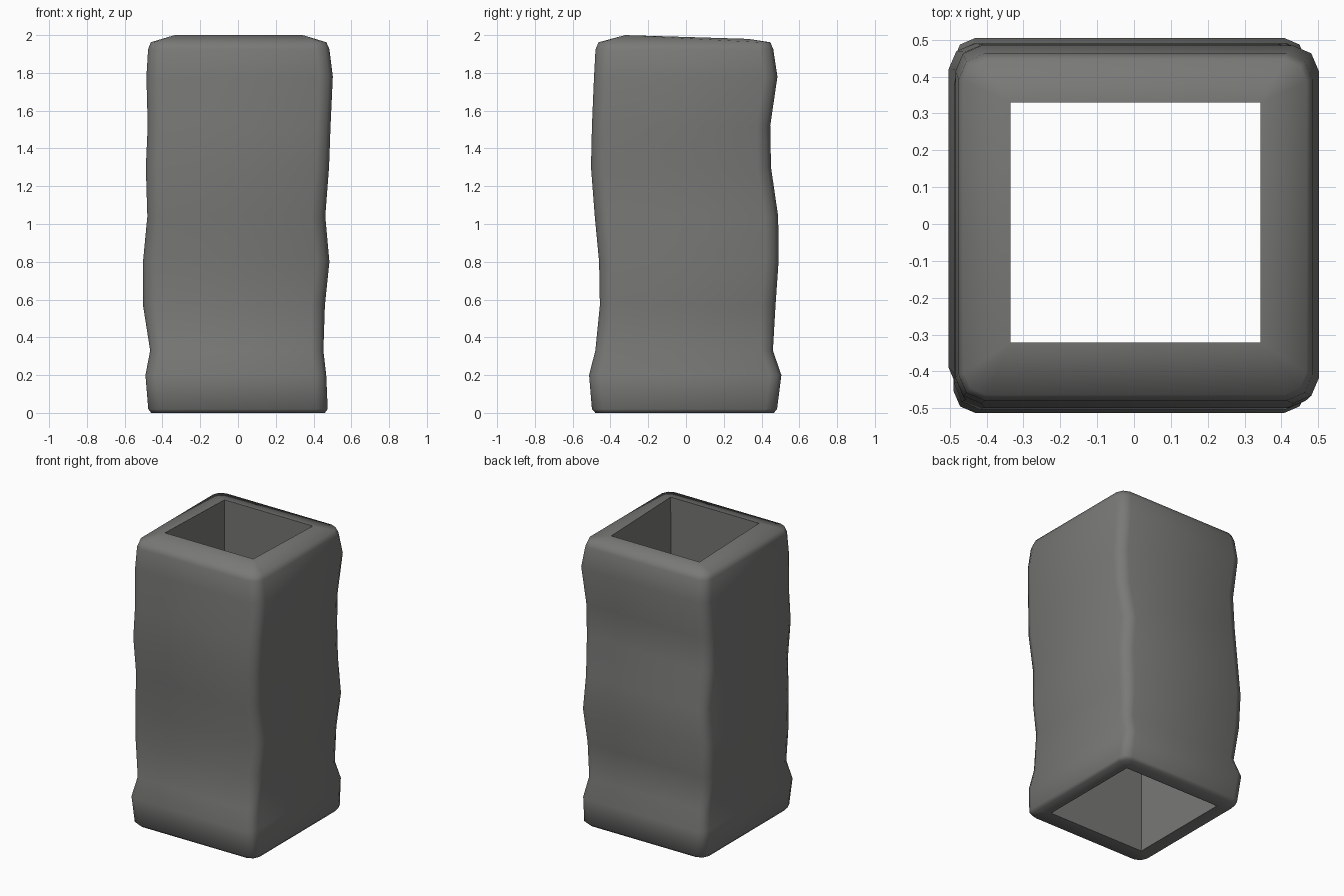
import bpy, bmesh

if "Cube" in bpy.data.objects:
    bpy.data.objects.remove(bpy.data.objects["Cube"])

# wavy outer outline per height: z, left, right, front, back, corner cut
levels = [
    (0.00, .460, .460, .480, .465, .06),
    (0.02, .475, .475, .498, .482, .06),
    (0.20, .490, .467, .513, .505, .06),
    (0.33, .465, .452, .480, .460, .06),
    (0.57, .503, .460, .456, .474, .07),
    (0.80, .503, .484, .460, .490, .07),
    (1.04, .480, .462, .483, .488, .07),
    (1.30, .488, .482, .503, .450, .07),
    (1.52, .478, .490, .498, .446, .07),
    (1.78, .485, .502, .487, .484, .07),
    (1.925, .476, .484, .479, .462, .07),
    (1.962, .462, .468, .463, .447, .06),
]


def outer_ring(bm, z, l, r, f, b, c):
    """Rounded square: three points at each corner."""
    k = c * 0.3
    pts = [(-l, -f + c), (-l + k, -f + k), (-l + c, -f),
           (r - c, -f), (r - k, -f + k), (r, -f + c),
           (r, b - c), (r - k, b - k), (r - c, b),
           (-l + c, b), (-l + k, b - k), (-l, b - c)]
    return [bm.verts.new((x, y, z)) for x, y in pts]


def inner_ring(bm, l, r, f, b, zf, zb):
    """Four sharp corners of the hole."""
    return [bm.verts.new(p) for p in
            ((-l, -f, zf), (r, -f, zf), (r, b, zb), (-l, b, zb))]


def rim(bm, outer, inner):
    """Join the twelve-point outline to the four-point hole."""
    for i in range(4):
        o = [outer[(3 * i + k) % 12] for k in range(4)]
        bm.faces.new((inner[i], o[0], o[1]))
        bm.faces.new((inner[i], o[1], o[2]))
        bm.faces.new((inner[i], o[2], o[3], inner[(i + 1) % 4]))


bm = bmesh.new()

# outer walls
rings = [outer_ring(bm, *lv) for lv in levels]
for a, b in zip(rings, rings[1:]):
    for i in range(12):
        j = (i + 1) % 12
        bm.faces.new((a[i], a[j], b[j], b[i]))

# hole walls, slightly wider at the bottom
top = inner_ring(bm, .335, .343, .322, .33, 2.0, 1.98)
bottom = inner_ring(bm, .37, .37, .37, .37, 0.0, 0.0)
for i in range(4):
    j = (i + 1) % 4
    bm.faces.new((bottom[i], bottom[j], top[j], top[i]))

# top and bottom rims
rim(bm, rings[-1], top)
rim(bm, rings[0], bottom)
bmesh.ops.recalc_face_normals(bm, faces=bm.faces)

mesh = bpy.data.meshes.new("hollow_pillar")
bm.to_mesh(mesh)
bm.free()
pillar = bpy.data.objects.new("hollow_pillar", mesh)
bpy.context.collection.objects.link(pillar)

# single dark grey stone colour
stone = bpy.data.materials.new("dark grey stone")
stone.diffuse_color = (0.19, 0.19, 0.185, 1)
stone.use_nodes = True
stone.node_tree.nodes["Principled BSDF"].inputs["Base Color"].default_value = stone.diffuse_color
mesh.materials.append(stone)

bpy.context.view_layer.objects.active = pillar
pillar.select_set(True)
bpy.ops.object.shade_smooth_by_angle(angle=1.4)
